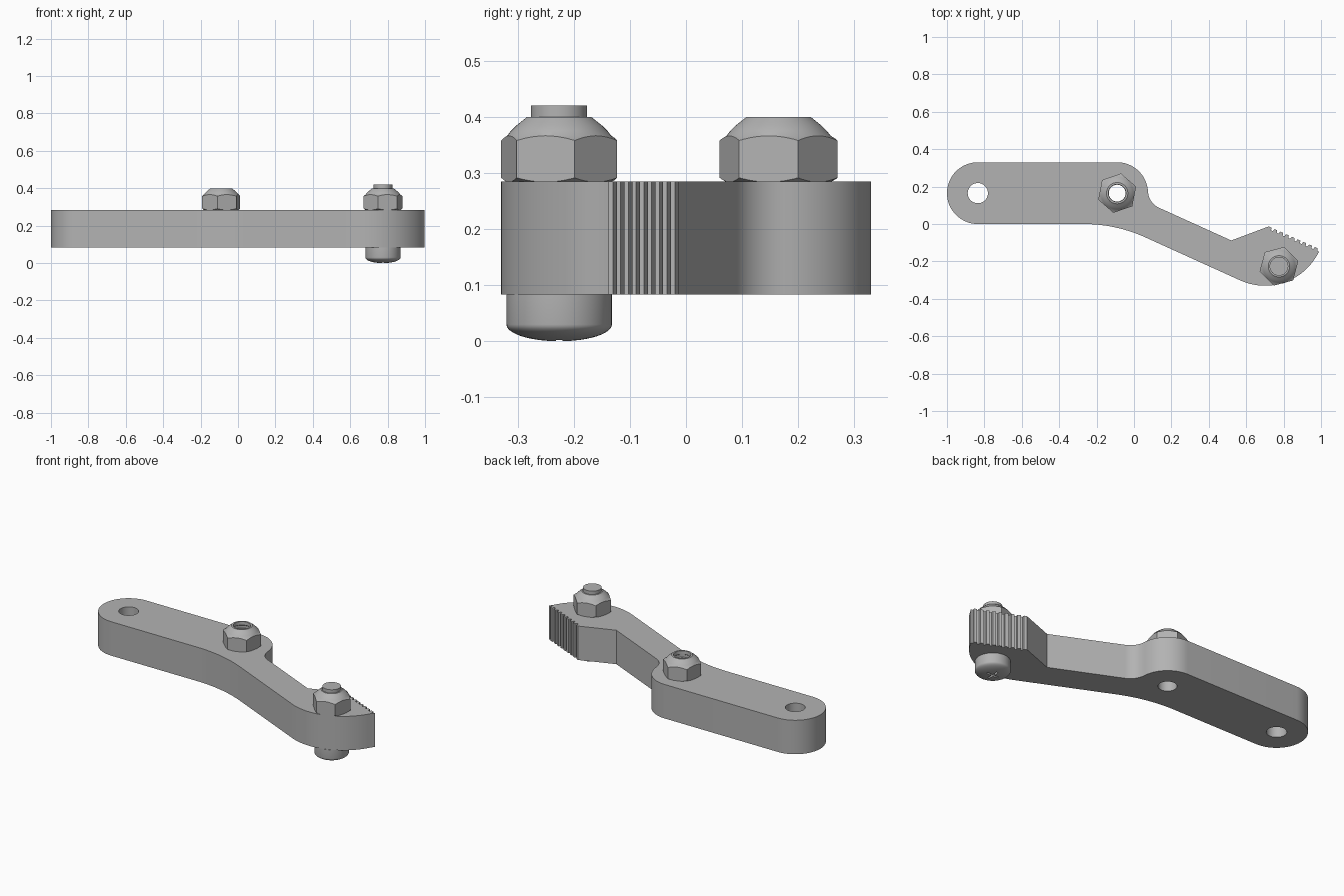
import bpy, bmesh
from math import sin, cos, radians, pi
from mathutils import Vector, Matrix

old = bpy.data.objects.get("Cube")
if old:
    bpy.data.objects.remove(old)

steel = bpy.data.materials.new("brushed grey")
steel.use_nodes = True
GREY = (0.45, 0.45, 0.45, 1)
steel.diffuse_color = GREY
steel.node_tree.nodes["Principled BSDF"].inputs["Base Color"].default_value = GREY

PLATE_BOTTOM, PLATE_TOP = 0.083, 0.285
PIVOT, MIDDLE, BOLT = (-0.835, 0.165), (-0.09, 0.165), (0.775, -0.226)


def arc(cx, cy, r, start, end, steps):
    """Points on an arc, angles in degrees."""
    angles = [radians(start + (end - start) * i / steps) for i in range(steps + 1)]
    return [(cx + r * cos(a), cy + r * sin(a)) for a in angles]


def finish(name, bm):
    bmesh.ops.recalc_face_normals(bm, faces=bm.faces)
    mesh = bpy.data.meshes.new(name)
    bm.to_mesh(mesh)
    bm.free()
    mesh.materials.append(steel)
    obj = bpy.data.objects.new(name, mesh)
    bpy.context.collection.objects.link(obj)
    return obj


def prism(name, outline, z0, z1):
    bm = bmesh.new()
    face = bm.faces.new([bm.verts.new((x, y, z0)) for x, y in outline])
    top = bmesh.ops.extrude_face_region(bm, geom=[face])["geom"]
    verts = [v for v in top if isinstance(v, bmesh.types.BMVert)]
    bmesh.ops.translate(bm, verts=verts, vec=(0, 0, z1 - z0))
    return finish(name, bm)


def lathe(name, profile, centre, steps=48):
    """Closed solid turned about a vertical axis from (radius, z) points."""
    bm = bmesh.new()
    rings = []
    for r, z in profile:
        rings.append([bm.verts.new((x, y, z))
                      for x, y in arc(*centre, r, 0, 360, steps)[:-1]])
    for a, b in zip(rings, rings[1:]):
        for i in range(steps):
            j = (i + 1) % steps
            bm.faces.new((a[i], a[j], b[j], b[i]))
    bm.faces.new(rings[0])
    bm.faces.new(rings[-1])
    return finish(name, bm)


def boolean(obj, tool, operation):
    mod = obj.modifiers.new(operation.lower(), "BOOLEAN")
    mod.operation, mod.object, mod.solver = operation, tool, "EXACT"
    bpy.context.view_layer.objects.active = obj
    bpy.ops.object.modifier_apply(modifier=mod.name)
    bpy.data.objects.remove(tool)


def smooth(obj, angle=25):
    bpy.ops.object.select_all(action="DESELECT")
    obj.select_set(True)
    bpy.context.view_layer.objects.active = obj
    bpy.ops.object.shade_smooth_by_angle(angle=radians(angle))


def cylinder(centre, r, z0, z1):
    return lathe("cutter", [(r, z0), (r, z1)], centre)


# Serrated edge of the jaw
def teeth(start, end, count, depth):
    a, b = Vector(start), Vector(end)
    step = (b - a) / count
    inward = Vector((step.y, -step.x)).normalized() * depth
    points = []
    for i in range(count):
        p = a + step * i
        points += [p, p + step * 0.5, p + step * 0.6 + inward, p + step * 0.9 + inward]
    return [tuple(p) for p in points] + [end]


# Lever: rounded bar, bent neck and toothed jaw
outline = arc(*PIVOT, 0.165, 270, 90, 32)
outline += arc(*MIDDLE, 0.165, 90, 3, 20)
outline += arc(0.175, 0.178, 0.1, 183, 246, 12)[1:]
outline += [(0.52, -0.088)]
outline += teeth((0.72, -0.013), (0.998, -0.137), 9, 0.014)
outline += arc(0.70, -0.01, 0.32, -24, -114, 28)[1:]
outline += arc(-0.27, -0.8, 0.8, 66, 90, 14)
lever = prism("lever", outline, PLATE_BOTTOM, PLATE_TOP)
boolean(lever, cylinder(PIVOT, 0.054, 0, 0.5), "DIFFERENCE")
boolean(lever, cylinder(MIDDLE, 0.05, 0, 0.5), "DIFFERENCE")
smooth(lever)


# Lock nuts: hexagon trimmed by a domed turning, with a stepped bore
def nut(name, centre, turn):
    obj = prism(name, arc(*centre, 0.107, turn, turn + 360, 6)[:-1],
                PLATE_TOP - 0.01, 0.42)
    dome = [(0.095, PLATE_TOP), (0.112, 0.294), (0.112, 0.355), (0.093, 0.366),
            (0.086, 0.375), (0.077, 0.384), (0.067, 0.392), (0.057, 0.4)]
    boolean(obj, lathe("cutter", dome, centre), "INTERSECT")
    bore = [(0.045, 0.2), (0.045, 0.36), (0.053, 0.36), (0.053, 0.375),
            (0.046, 0.38), (0.046, 0.39), (0.052, 0.45)]
    boolean(obj, lathe("cutter", bore, centre), "DIFFERENCE")
    smooth(obj)


nut("middle_nut", MIDDLE, 19)
nut("jaw_nut", BOLT, 15)

# Bolt: domed head below, threaded end showing above its nut
head = [(0.094 * sin(t * pi / 24), 0.115 * (1 - cos(t * pi / 24)) * 0.26)
        for t in range(1, 12)]
bolt = lathe("bolt", head + [(0.094, 0.03), (0.094, PLATE_BOTTOM),
                             (0.05, PLATE_BOTTOM), (0.05, 0.42)], BOLT)

# Cross recess in the bolt head
for turn in (0, 90):
    bm = bmesh.new()
    bmesh.ops.create_cube(bm, size=1)
    for v in bm.verts:
        taper = 1 if v.co.z < 0 else 0.5
        v.co = (v.co.x * 0.1 * taper, v.co.y * 0.016 * taper, v.co.z * 0.08)
    spin = Matrix.Translation((*BOLT, 0)) @ Matrix.Rotation(radians(turn), 4, "Z")
    bmesh.ops.transform(bm, matrix=spin, verts=bm.verts)
    boolean(bolt, finish("cutter", bm), "DIFFERENCE")
smooth(bolt)
